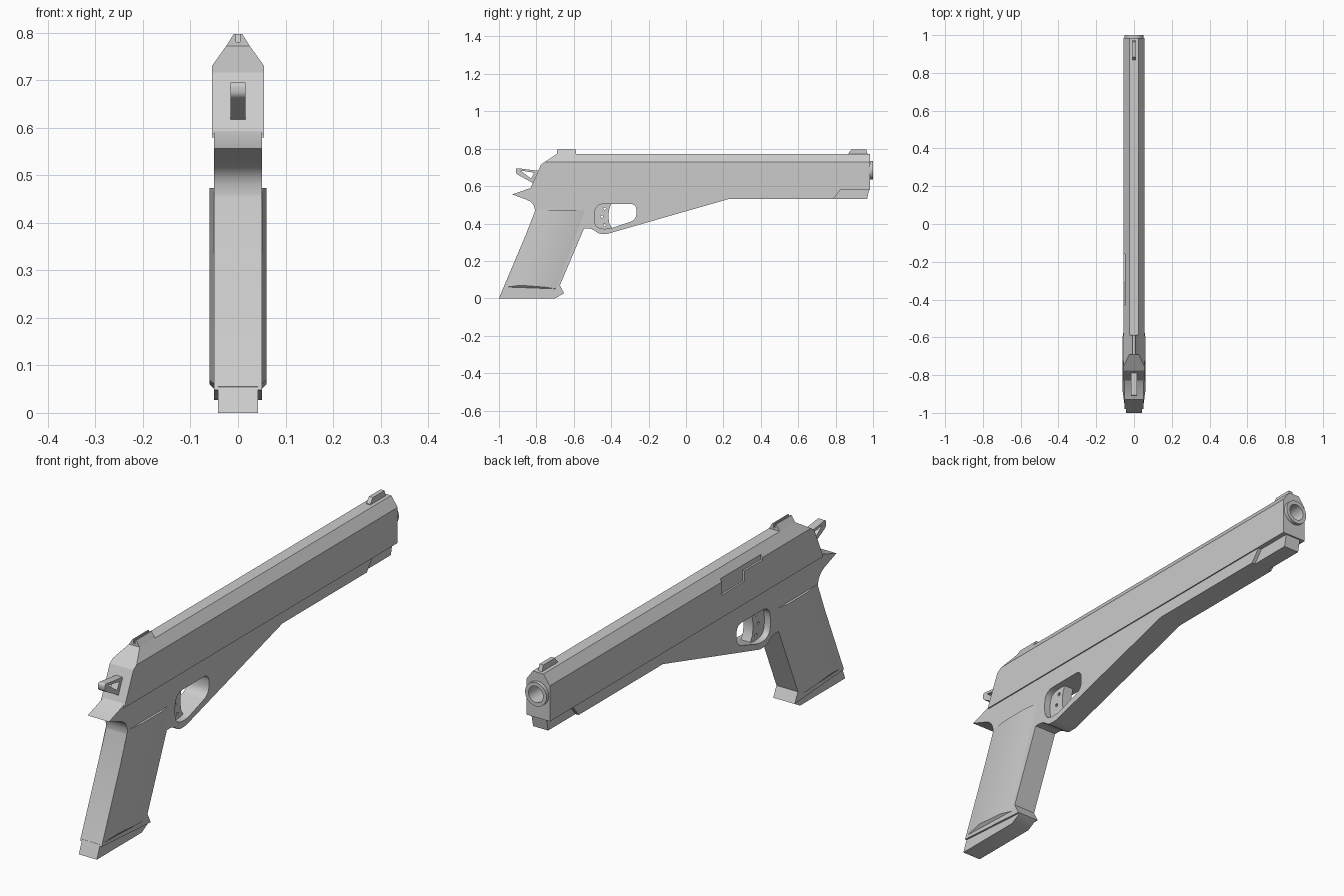
import bpy, bmesh, math
from mathutils import Vector, Matrix

if "Cube" in bpy.data.objects:
    bpy.data.objects.remove(bpy.data.objects["Cube"], do_unlink=True)

grey = bpy.data.materials.new("light_grey")
grey.use_nodes = True
GREY = (0.6, 0.6, 0.6, 1)
grey.diffuse_color = GREY
grey.node_tree.nodes["Principled BSDF"].inputs["Base Color"].default_value = GREY


def make(name, bm):
    bmesh.ops.recalc_face_normals(bm, faces=bm.faces)
    mesh = bpy.data.meshes.new(name)
    bm.to_mesh(mesh)
    bm.free()
    mesh.materials.append(grey)
    ob = bpy.data.objects.new(name, mesh)
    bpy.context.collection.objects.link(ob)
    return ob


def rounded(points, steps=5):
    """Points are (y, z) or (y, z, cut); a cut rounds the corner."""
    out = []
    for i, p in enumerate(points):
        c = Vector(p[:2])
        if len(p) == 2:
            out.append(c)
            continue
        a = Vector(points[i - 1][:2])
        b = Vector(points[(i + 1) % len(points)][:2])
        a = c + (a - c).normalized() * p[2]
        b = c + (b - c).normalized() * p[2]
        for k in range(steps + 1):
            t = k / steps
            out.append(a * (1 - t) ** 2 + c * 2 * t * (1 - t) + b * t * t)
    return out


def prism(name, points, x0, x1=None):
    """Side profile extruded across x."""
    if x1 is None:
        x0, x1 = -x0, x0
    bm = bmesh.new()
    face = bm.faces.new([bm.verts.new((x0, p[0], p[1])) for p in rounded(points)])
    ext = bmesh.ops.extrude_face_region(bm, geom=[face])
    moved = [v for v in ext["geom"] if isinstance(v, bmesh.types.BMVert)]
    bmesh.ops.translate(bm, verts=moved, vec=(x1 - x0, 0, 0))
    # the extrusion keeps the first cap, which closes the solid
    if not any(all(abs(v.co.x - x0) < 1e-6 for v in f.verts) for f in bm.faces):
        bmesh.ops.holes_fill(bm, edges=bm.edges)
    return make(name, bm)


def loft(name, rings):
    """Bridge matching closed rings of 3D points and cap both ends."""
    bm = bmesh.new()
    loops = [[bm.verts.new(p) for p in ring] for ring in rings]
    n = len(loops[0])
    for a, b in zip(loops, loops[1:]):
        for i in range(n):
            j = (i + 1) % n
            bm.faces.new((a[i], a[j], b[j], b[i]))
    bm.faces.new(loops[0])
    bm.faces.new(loops[-1])
    return make(name, bm)


def cylinder(name, radius, centre, depth, axis, sides=32):
    bm = bmesh.new()
    bmesh.ops.create_cone(bm, cap_ends=True, segments=sides, radius1=radius,
                          radius2=radius, depth=depth)
    turn = Matrix.Rotation(math.pi / 2, 4, axis)
    bmesh.ops.transform(bm, verts=bm.verts, matrix=Matrix.Translation(centre) @ turn)
    return make(name, bm)


def boolean(ob, operation, cutters):
    for c in cutters:
        m = ob.modifiers.new("cut", "BOOLEAN")
        m.operation, m.solver, m.object = operation, "EXACT", c
    deps = bpy.context.evaluated_depsgraph_get()
    mesh = bpy.data.meshes.new_from_object(ob.evaluated_get(deps))
    ob.modifiers.clear()
    ob.data = mesh
    for c in cutters:
        bpy.data.objects.remove(c, do_unlink=True)


parts = []

# Slide: side profile intersected with the chamfered cross-section
slide = prism("slide", [(-0.835, 0.58), (-0.775, 0.716), (-0.69, 0.772),
                        (0.985, 0.772), (0.985, 0.58)], 0.08)
section = [(-0.055, 0.5), (0.055, 0.5), (0.055, 0.73), (0.025, 0.772),
           (0.025, 0.8), (-0.025, 0.8), (-0.025, 0.772), (-0.055, 0.73)]
boolean(slide, "INTERSECT", [loft("section_cutter", [
    [(x, y, z) for x, z in section] for y in (-1.2, 1.2)])])

# Stepped ejection port on one side, and the bore
port = prism("port_cutter", [(-0.43, 0.72), (-0.31, 0.72), (-0.31, 0.675),
                             (-0.16, 0.675), (-0.16, 0.76), (-0.43, 0.76)], -0.08, -0.047)
MUZZLE_Z = 0.685
boolean(slide, "DIFFERENCE",
        [port, cylinder("bore_cutter", 0.034, (0, 0.95, MUZZLE_Z), 0.3, "X")])
barrel = cylinder("barrel_ring", 0.05, (0, 0.98, MUZZLE_Z), 0.04, "X")
boolean(barrel, "DIFFERENCE",
        [cylinder("bore_cutter", 0.034, (0, 0.95, MUZZLE_Z), 0.3, "X")])
parts += [slide, barrel]

# Frame with tang, grip and trigger guard
frame = prism("frame", [
    (-0.93, 0.556), (-0.835, 0.588), (-0.8, 0.62), (0.8, 0.62), (0.83, 0.585),
    (0.786, 0.53), (0.225, 0.53), (-0.42, 0.345), (-0.465, 0.345, 0.015),
    (-0.505, 0.374, 0.02), (-0.545, 0.374), (-0.674, 0.07), (-0.652, 0.027),
    (-0.98, 0.048), (-0.808, 0.455), (-0.805, 0.51, 0.05)], 0.05)
guard_hole = prism("guard_cutter", [
    (-0.49, 0.505, 0.055), (-0.265, 0.505, 0.035), (-0.265, 0.42, 0.035),
    (-0.41, 0.372, 0.02), (-0.49, 0.372, 0.05)], 0.1)
boolean(frame, "DIFFERENCE", [guard_hole])
nose = prism("dust_cover_nose", [(0.75, 0.53), (0.968, 0.53), (0.983, 0.6),
                                 (0.75, 0.6)], 0.035)
parts += [frame, nose]

# Trigger with three small holes
trigger = prism("trigger", [(-0.5, 0.47), (-0.46, 0.51), (-0.4, 0.51), (-0.412, 0.47),
                            (-0.415, 0.435), (-0.41, 0.4), (-0.39, 0.365),
                            (-0.45, 0.36), (-0.5, 0.4)], 0.022)
boolean(trigger, "DIFFERENCE", [
    cylinder("pin_cutter", 0.007, (0, y, z), 0.1, "Y", 10)
    for y, z in [(-0.435, 0.48), (-0.45, 0.437), (-0.435, 0.392)]])
parts.append(trigger)

# Grip panels: bowed plates on both sides
outer = [(-0.805, 0.473), (-0.535, 0.473), (-0.69, 0.05), (-0.965, 0.06)]
inner = [(-0.72, 0.473), (-0.595, 0.473), (-0.755, 0.06), (-0.885, 0.07)]
for side, label in ((1, "left"), (-1, "right")):
    parts.append(loft(label + "_grip_panel", [
        [(side * x, y, z) for y, z in ring]
        for x, ring in ((0.0495, outer), (0.06, inner))]))

# Magazine base
parts.append(prism("magazine_base", [(-0.978, 0.055), (-1, 0), (-0.7, 0),
                                     (-0.652, 0.027), (-0.67, 0.06)], 0.042))

# Hammer with a triangular opening
hammer = prism("hammer", [(-0.91, 0.697, 0.012), (-0.79, 0.682), (-0.76, 0.65),
                          (-0.82, 0.617), (-0.91, 0.667, 0.012)], 0.016)
boolean(hammer, "DIFFERENCE", [prism("hammer_cutter", [
    (-0.885, 0.683), (-0.812, 0.672), (-0.828, 0.64)], 0.05)])
parts.append(hammer)

# Sights
rear = loft("rear_sight", [[(sx * w, y, z) for sx, y in
                            ((-1, -0.69), (1, -0.69), (1, -0.588), (-1, -0.588))]
                           for w, z in ((0.025, 0.765), (0.025, 0.772), (0.009, 0.797))])
boolean(rear, "DIFFERENCE", [prism("notch_cutter", [
    (-0.75, 0.78), (-0.55, 0.78), (-0.55, 0.82), (-0.75, 0.82)], 0.004)])
front = prism("front_sight", [(0.868, 0.765), (0.868, 0.775), (0.885, 0.797),
                              (0.963, 0.797), (0.973, 0.765)], 0.009)
parts += [rear, front]

# Smooth the curved surfaces, keep edges sharp
bpy.ops.object.select_all(action="DESELECT")
for ob in parts:
    ob.select_set(True)
bpy.context.view_layer.objects.active = parts[0]
bpy.ops.object.shade_smooth_by_angle(angle=math.radians(30))
